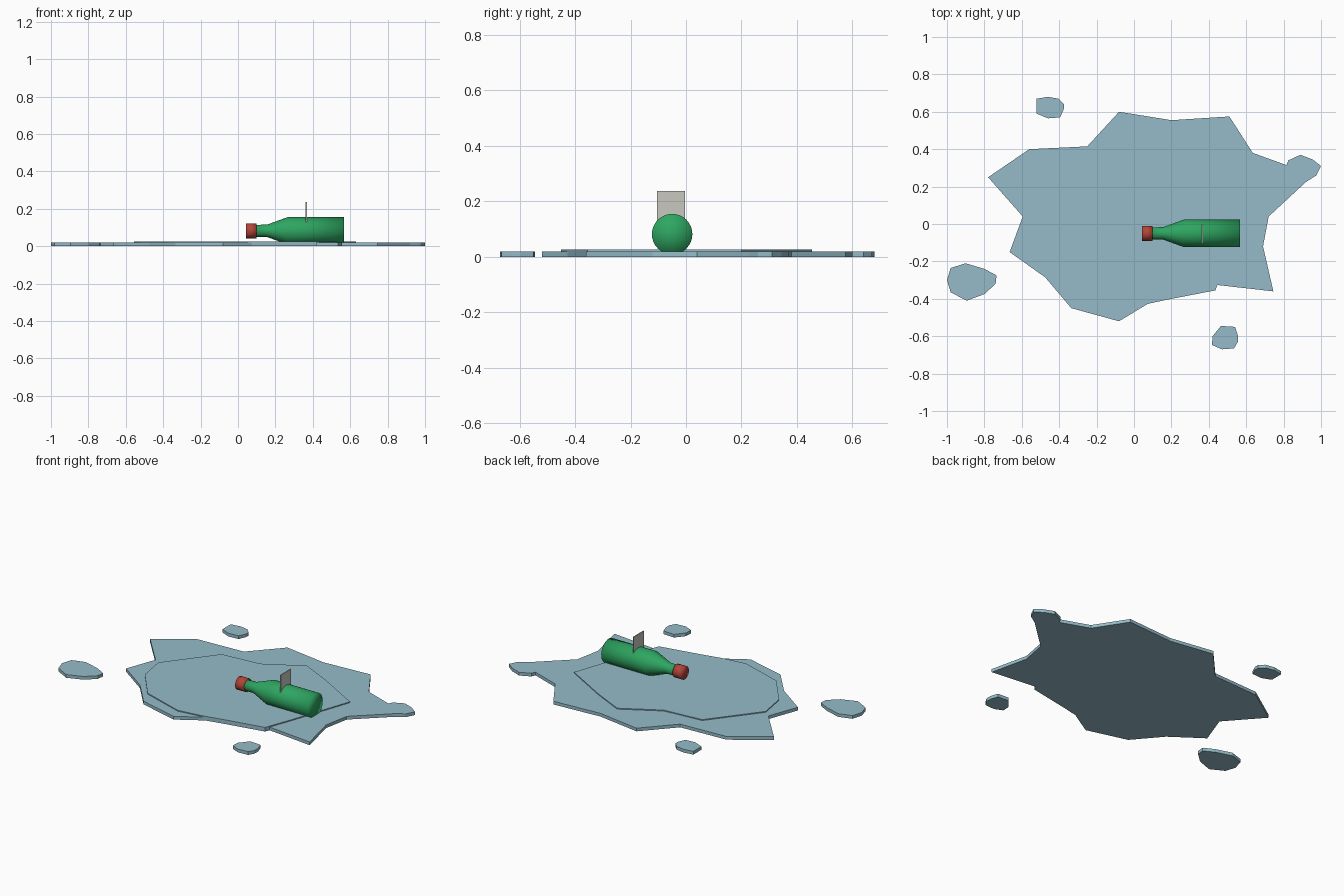
import bpy, bmesh, math

cube = bpy.data.objects.get("Cube")
if cube:
    bpy.data.objects.remove(cube, do_unlink=True)


def material(name, color):
    mat = bpy.data.materials.new(name)
    mat.use_nodes = True
    mat.diffuse_color = (*color, 1)
    mat.node_tree.nodes["Principled BSDF"].inputs["Base Color"].default_value = (*color, 1)
    return mat


water = material("water_blue", (0.30, 0.50, 0.58))
glass = material("bottle_green", (0.027, 0.38, 0.12))
red = material("cap_red", (0.45, 0.06, 0.04))
grey = material("label_grey", (0.58, 0.58, 0.52))


def finish(name, bm, mat, smooth=False):
    bmesh.ops.recalc_face_normals(bm, faces=bm.faces[:])
    mesh = bpy.data.meshes.new(name)
    bm.to_mesh(mesh)
    bm.free()
    mesh.materials.append(mat)
    for poly in mesh.polygons:
        poly.use_smooth = smooth
    obj = bpy.data.objects.new(name, mesh)
    bpy.context.collection.objects.link(obj)
    return obj


def slab(name, outline, height, mat):
    """Extrude a flat outline up from the ground."""
    bm = bmesh.new()
    base = bm.faces.new([bm.verts.new((x, y, 0)) for x, y in outline])
    top = bmesh.ops.extrude_face_region(bm, geom=[base], use_keep_orig=True)
    verts = [v for v in top["geom"] if isinstance(v, bmesh.types.BMVert)]
    bmesh.ops.translate(bm, verts=verts, vec=(0, 0, height))
    return finish(name, bm, mat)


def lathe_x(name, profile, center, mat, sides=32):
    """Turn (x, radius) points around a lengthwise axis, with fanned ends."""
    bm = bmesh.new()
    cy, cz = center
    rings = []
    for x, r in profile:
        angles = [math.tau * i / sides for i in range(sides)]
        rings.append([bm.verts.new((x, cy + r * math.cos(a), cz + r * math.sin(a))) for a in angles])
    for a, b in zip(rings, rings[1:]):
        for i in range(sides):
            j = (i + 1) % sides
            bm.faces.new((a[i], a[j], b[j], b[i]))
    for ring, point in ((rings[0], profile[0]), (rings[-1], profile[-1])):
        middle = bm.verts.new((point[0], cy, cz))
        for i in range(sides):
            bm.faces.new((ring[i], ring[(i + 1) % sides], middle))
    return finish(name, bm, mat, smooth=True)


# Spilled water: wide lower layer with a lobe at one corner
slab("puddle_base", [
    (-.78, .25), (-.56, .4), (-.25, .415), (-.08, .6), (.2, .555), (.51, .575),
    (.635, .38), (.815, .315), (.825, .34), (.89, .37), (.955, .345), (1, .31),
    (.975, .26), (.92, .225), (.72, .04), (.69, -.12), (.745, -.36), (.435, -.325),
    (.085, -.42), (-.08, -.52), (-.335, -.45), (-.475, -.285), (-.665, -.15), (-.595, .04),
], 0.02, water)

# Slightly raised upper layer
slab("puddle_upper_layer", [
    (.435, -.355), (.5, -.18), (.63, .2), (.35, .36), (.155, .455), (-.075, .325),
    (-.325, .305), (-.555, .01), (-.525, -.165), (-.37, -.36), (-.1, -.45),
    (.06, -.43), (.175, -.405),
], 0.026, water)

# Separate droplets
droplets = {
    "droplet_right": [(-.98, -.235), (-.9, -.21), (-.8, -.24), (-.735, -.275), (-.74, -.32),
                      (-.8, -.375), (-.895, -.41), (-.98, -.365), (-1, -.3)],
    "droplet_back": [(-.52, .67), (-.46, .68), (-.405, .67), (-.375, .64), (-.375, .615),
                     (-.395, .57), (-.46, .565), (-.52, .59)],
    "droplet_front": [(.42, -.6), (.465, -.545), (.54, -.55), (.555, -.595), (.555, -.63),
                      (.535, -.665), (.47, -.67), (.417, -.647)],
}
for name, outline in droplets.items():
    slab(name, outline, 0.02, water)

# Bottle lying on its side, with its cap
axis = (-.05, .082)
lathe_x("bottle", [(.09, .032), (.155, .033), (.265, .073), (.567, .073)], axis, glass)
lathe_x("bottle_cap", [(.043, .04), (.1, .04)], axis, red)

# Thin upright tag standing in the bottle
bm = bmesh.new()
bmesh.ops.create_cube(bm, size=1)
bmesh.ops.scale(bm, verts=bm.verts[:], vec=(.006, .102, .13))
bmesh.ops.translate(bm, verts=bm.verts[:], vec=(.365, -.054, .172))
finish("upright_tag", bm, grey)
